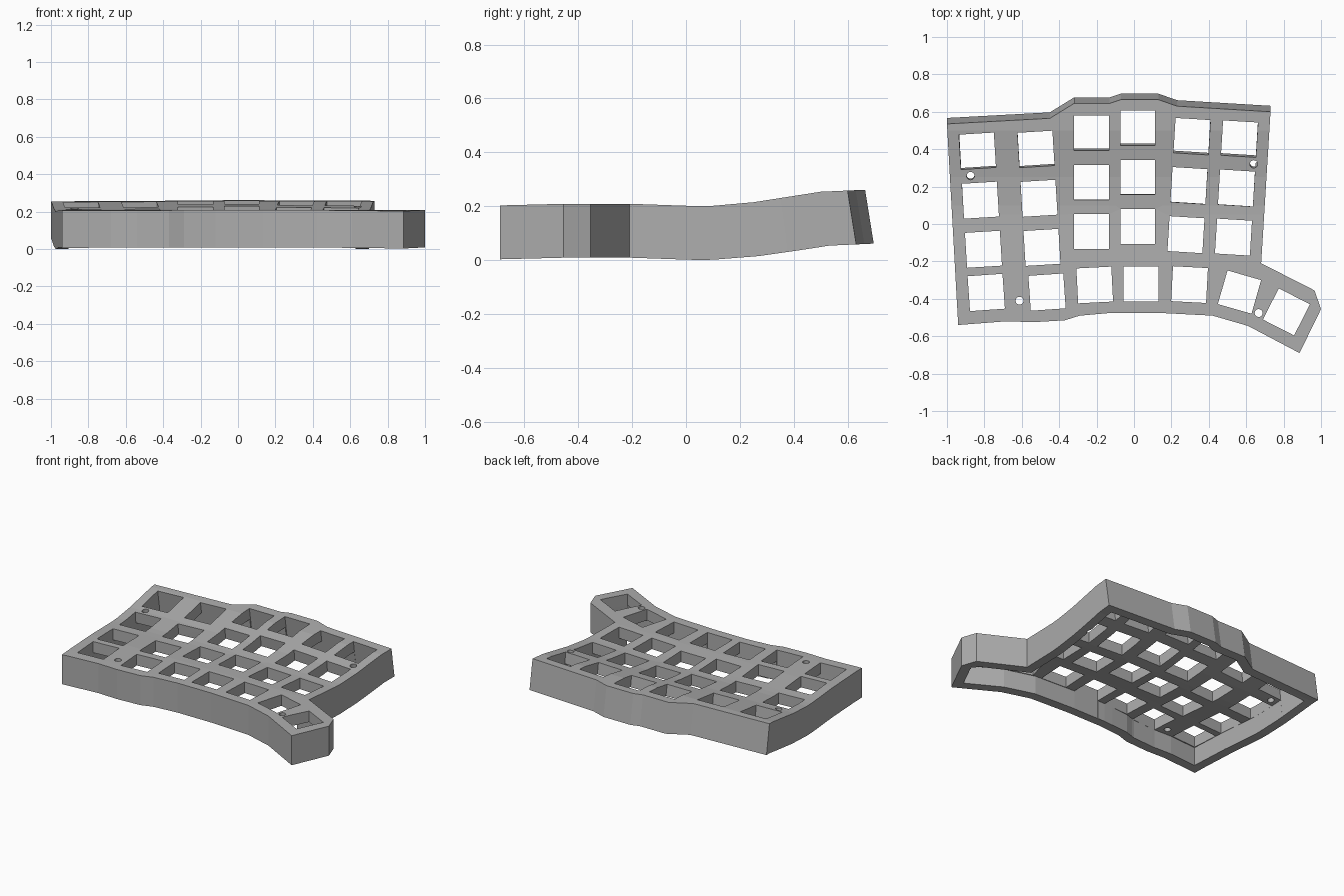
import bpy, bmesh, math
from mathutils import Vector, Matrix

cube = bpy.data.objects.get("Cube")
if cube:
    bpy.data.objects.remove(cube, do_unlink=True)

HEIGHT = 0.2     # wall height
PLATE = 0.075    # key plate thickness
RIM = 0.062      # wall thickness
KEY = 0.187      # key opening size
STEP = 0.263     # key spacing along a column

# Case outline, counter-clockwise from the front left corner
OUTLINE = [(-.94, -.54), (-.68, -.52), (-.54, -.525), (-.37, -.515), (-.29, -.49),
           (-.12, -.475), (.13, -.475), (.42, -.49), (.61, -.545), (.885, -.69),
           (1, -.455), (.965, -.355), (.68, -.21), (.73, .6), (.23, .63), (.13, .665),
           (-.07, .665), (-.13, .645), (-.32, .645), (-.45, .565), (-1, .535)]

# Height of the top surface from front to back
CURVE = [(-.7, .208), (-.46, .214), (-.2, .214), (0, .207), (.08, .205),
         (.25, .22), (.5, .259), (.7, .268)]

# Top key of each three-key column: x, y, angle
COLUMNS = [(-.837, .39, 3.5), (-.524, .4, 3.5), (-.227, .486, 0),
           (.02, .513, 0), (.31, .468, -3.5), (.564, .455, -3.5)]

# Front row and thumb keys: x, y, angle
FRONT_KEYS = [(-.79, -.366, 4), (-.465, -.364, 4), (-.21, -.326, 3), (.037, -.321, 0),
              (.297, -.324, -3), (.564, -.364, -16), (.815, -.47, -27)]

SCREWS = [(-.874, .257), (.64, .32), (-.612, -.41), (.666, -.476)]


def lerp_curve(y):
    for (y0, z0), (y1, z1) in zip(CURVE, CURVE[1:]):
        if y <= y1:
            return z0 + (z1 - z0) * (y - y0) / (y1 - y0)
    return CURVE[-1][1]


def inset(points, d):
    result = []
    for i, p in enumerate(points):
        p = Vector(p)
        a = (p - Vector(points[i - 1])).normalized()
        b = (Vector(points[(i + 1) % len(points)]) - p).normalized()
        na, nb = Vector((-a.y, a.x)), Vector((-b.y, b.x))
        result.append(p + (na + nb) * d / (1 + na.dot(nb)))
    return result


def add_prism(bm, points, low, high):
    bottom = [bm.verts.new((p[0], p[1], low)) for p in points]
    top = [bm.verts.new((p[0], p[1], high)) for p in points]
    bm.faces.new(top)
    bm.faces.new(bottom[::-1])
    for i in range(len(points)):
        j = (i + 1) % len(points)
        bm.faces.new((bottom[i], bottom[j], top[j], top[i]))


def make_object(name, bm):
    mesh = bpy.data.meshes.new(name)
    bm.to_mesh(mesh)
    bm.free()
    obj = bpy.data.objects.new(name, mesh)
    bpy.context.collection.objects.link(obj)
    return obj


def ring(x, y, radius, sides, angle):
    return [(x + radius * math.cos(angle + math.tau * i / sides),
             y + radius * math.sin(angle + math.tau * i / sides)) for i in range(sides)]


# Solid case body
bm = bmesh.new()
add_prism(bm, OUTLINE, -HEIGHT, 0)
case = make_object("keyboard_case", bm)

# Hollow underside
bm = bmesh.new()
add_prism(bm, inset(OUTLINE, RIM), -HEIGHT * 2, -PLATE)
cavity = make_object("cavity_cutter", bm)

# Key openings and screw holes
keys = list(FRONT_KEYS)
for x, y, angle in COLUMNS:
    a = math.radians(angle)
    for row in range(3):
        keys.append((x + row * STEP * math.sin(a), y - row * STEP * math.cos(a), angle))
bm = bmesh.new()
for x, y, angle in keys:
    corners = ring(x, y, KEY / math.sqrt(2), 4, math.radians(angle + 45))
    add_prism(bm, corners, -HEIGHT * 2, HEIGHT)
for x, y in SCREWS:
    add_prism(bm, ring(x, y, .021, 20, 0), -HEIGHT * 2, HEIGHT)
holes = make_object("hole_cutter", bm)

for cutter in (cavity, holes):
    mod = case.modifiers.new(cutter.name, "BOOLEAN")
    mod.operation = "DIFFERENCE"
    mod.solver = "EXACT"
    mod.object = cutter
    cutter.hide_render = True

# Bake the cuts, then remove the cutters
bpy.context.view_layer.update()
graph = bpy.context.evaluated_depsgraph_get()
baked = bpy.data.meshes.new_from_object(case.evaluated_get(graph))
case.modifiers.clear()
case.data = baked
for cutter in (cavity, holes):
    bpy.data.objects.remove(cutter, do_unlink=True)

# Slice crosswise and bend the case along its length
bm = bmesh.new()
bm.from_mesh(baked)
bmesh.ops.triangulate(bm, faces=bm.faces[:])
cuts = [-.46, -.2] + [i * .05 for i in range(-1, 12)]
for y in cuts:
    bmesh.ops.bisect_plane(bm, geom=bm.verts[:] + bm.edges[:] + bm.faces[:],
                           plane_co=(0, y, 0), plane_no=(0, 1, 0))
for v in bm.verts:
    lean = .16 * min(max((v.co.y - .08) / .3, 0), 1)
    depth = v.co.z
    v.co.z += lerp_curve(v.co.y)
    v.co.y -= depth * lean
bm.to_mesh(baked)
bm.free()

# Plain grey finish
grey = bpy.data.materials.new("plain_grey")
grey.use_nodes = True
color = (.42, .42, .42, 1)
grey.diffuse_color = color
grey.node_tree.nodes["Principled BSDF"].inputs["Base Color"].default_value = color
baked.materials.clear()
baked.materials.append(grey)
for face in baked.polygons:
    face.material_index = 0

# Rest the case on the ground
lowest = min(v.co.z for v in baked.vertices)
baked.transform(Matrix.Translation((0, 0, -lowest)))
